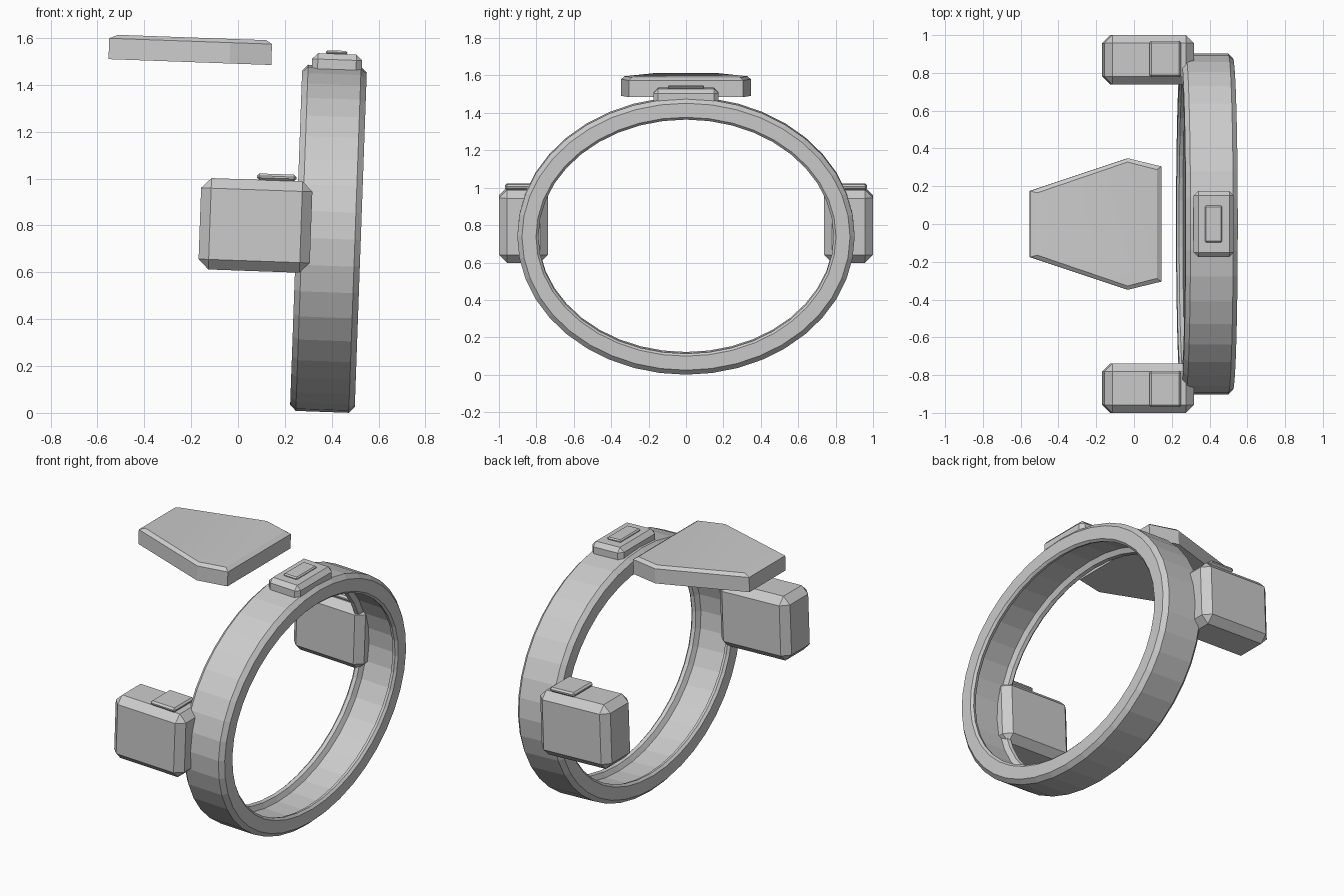
import bpy, bmesh, math
from mathutils import Matrix

if "Cube" in bpy.data.objects:
    bpy.data.objects.remove(bpy.data.objects["Cube"])

TILT = math.radians(2.05)   # everything leans slightly


def finish(name, bm, loc):
    bmesh.ops.recalc_face_normals(bm, faces=bm.faces)
    me = bpy.data.meshes.new(name)
    bm.to_mesh(me)
    bm.free()
    ob = bpy.data.objects.new(name, me)
    ob.location = loc
    ob.rotation_euler = (0, TILT, 0)
    bpy.context.collection.objects.link(ob)
    return ob


def chamfer_box(name, loc, size, c):
    bm = bmesh.new()
    bmesh.ops.create_cube(bm, size=1, matrix=Matrix.Diagonal((*size, 1)))
    bmesh.ops.bevel(bm, geom=bm.edges[:], offset=c, segments=1,
                    affect='EDGES', clamp_overlap=True)
    return finish(name, bm, loc)


# Oval band: chamfered section with inner lips, swept round an ellipse
def oval_band(name, loc, ry, rz, n=40):
    half = [(0.113, 0), (0.138, -0.025), (0.138, -0.1), (0.125, -0.113),
            (0.105, -0.107), (0.09, -0.078)]
    section = half + [(-x, d) for x, d in reversed(half)]
    bm = bmesh.new()
    rings = []
    for i in range(n):
        a = 2 * math.pi * i / n
        rings.append([bm.verts.new((x, (ry + d) * math.cos(a), (rz + d) * math.sin(a)))
                      for x, d in section])
    k = len(section)
    for i in range(n):
        p, q = rings[i], rings[(i + 1) % n]
        for j in range(k):
            bm.faces.new((p[j], p[(j + 1) % k], q[(j + 1) % k], q[j]))
    return finish(name, bm, loc)


# Six-sided plate: stacked outlines, the top one drawn in for the chamfer
def plate(name, loc, layers):
    bm = bmesh.new()
    rows = []
    for z, half in layers:
        outline = half + [(x, -y) for x, y in reversed(half)]
        rows.append([bm.verts.new((x, y, z)) for x, y in outline])
    for a, b in zip(rows, rows[1:]):
        for j in range(len(a)):
            k = (j + 1) % len(a)
            bm.faces.new((a[j], a[k], b[k], b[j]))
    bm.faces.new(rows[0])
    bm.faces.new(rows[-1])
    return finish(name, bm, loc)


oval_band("oval_band", (0.386, 0, 0.743), 0.902, 0.739)

# Top cap and its button
chamfer_box("top_cap", (0.422, 0, 1.482), (0.214, 0.35, 0.1), 0.025)
chamfer_box("top_button", (0.421, 0, 1.537), (0.092, 0.195, 0.018), 0.007)

# Side blocks with latches
for side, s in (("left", -1), ("right", 1)):
    chamfer_box(side + "_block", (0.0745, s * 0.869, 0.8), (0.475, 0.262, 0.39), 0.043)
    chamfer_box(side + "_latch", (0.165, s * 0.873, 1.005), (0.168, 0.19, 0.028), 0.01)

# Floating plate
rim = [(-0.347, 0.175), (0.17, 0.348), (0.348, 0.305)]
top = [(-0.31, 0.165), (0.168, 0.328), (0.323, 0.288)]
plate("top_plate", (-0.204, 0, 1.55), [(-0.053, rim), (0.036, rim), (0.052, top)])
for ob in bpy.data.objects:
    ob.select_set(ob.name == "top_plate")
bpy.context.view_layer.objects.active = bpy.data.objects["top_plate"]
bpy.ops.object.shade_smooth_by_angle(angle=math.radians(30))
